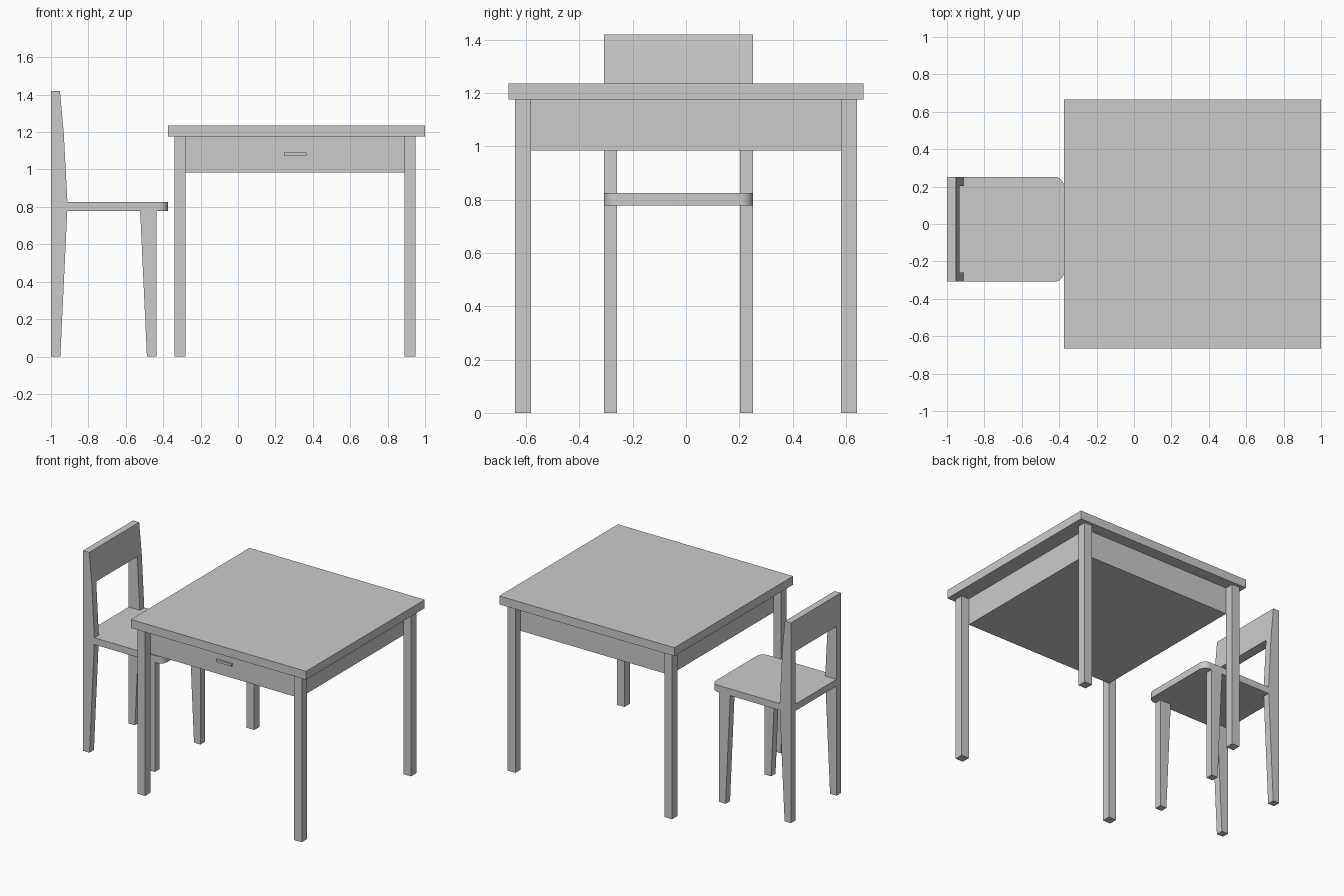
import bpy, bmesh, math
from mathutils import Vector

if "Cube" in bpy.data.objects:
    bpy.data.objects.remove(bpy.data.objects["Cube"])


def box(name, x, y, z):
    """Box from (min, max) pairs."""
    bm = bmesh.new()
    bmesh.ops.create_cube(bm, size=1)
    for v in bm.verts:
        v.co = Vector([(r[0] + r[1]) / 2 + c * (r[1] - r[0]) for c, r in zip(v.co, (x, y, z))])
    return finish(name, bm)


def prism(name, pts, lo, hi, axis):
    """Extrude a 2D outline: axis 'Y' takes (x, z) points, 'Z' takes (x, y) points."""
    bm = bmesh.new()
    place = (lambda a, b: (a, lo, b)) if axis == 'Y' else (lambda a, b: (a, b, lo))
    face = bm.faces.new([bm.verts.new(place(*p)) for p in pts])
    moved = bmesh.ops.extrude_face_region(bm, geom=[face])['geom']
    d = hi - lo
    bmesh.ops.translate(bm, verts=[g for g in moved if isinstance(g, bmesh.types.BMVert)],
                        vec=(0, d, 0) if axis == 'Y' else (0, 0, d))
    return finish(name, bm)


def finish(name, bm):
    bmesh.ops.recalc_face_normals(bm, faces=bm.faces)
    me = bpy.data.meshes.new(name)
    bm.to_mesh(me)
    bm.free()
    ob = bpy.data.objects.new(name, me)
    bpy.context.collection.objects.link(ob)
    return ob


# Table: top, solid drawer box between the legs, pull and four legs
box("table_top", (-0.375, 1.0), (-0.665, 0.665), (1.175, 1.235))
box("drawer_box", (-0.28, 0.89), (-0.582, 0.582), (0.985, 1.175))
box("drawer_pull", (0.245, 0.365), (-0.595, -0.58), (1.072, 1.09))
for side_x, x in (("left", (-0.34, -0.28)), ("right", (0.89, 0.95))):
    for side_y, y in (("front", (-0.642, -0.582)), ("back", (0.582, 0.642))):
        box(f"table_leg_{side_y}_{side_x}", x, y, (0, 1.175))

# Chair dimensions
Y0, Y1, W = -0.308, 0.252, 0.05
SEAT_LO, SEAT_HI = 0.777, 0.825

# Chair posts and tapered front legs
post = [(-1, 0), (-0.95, 0), (-0.913, SEAT_LO), (-0.912, SEAT_HI),
        (-0.932, 1.2), (-0.952, 1.42), (-1, 1.42)]
front_leg = [(-0.487, 0), (-0.437, 0), (-0.437, SEAT_LO), (-0.523, SEAT_LO)]
for side, y in (("near", Y0), ("far", Y1 - W)):
    prism(f"chair_back_post_{side}", post, y, y + W, 'Y')
    prism(f"chair_front_leg_{side}", front_leg, y, y + W, 'Y')

# Backrest panel between the posts
prism("backrest", [(-1, 1.2), (-0.932, 1.2), (-0.952, 1.42), (-1, 1.42)],
      Y0 + W, Y1 - W, 'Y')

# Seat: notched around the posts, rounded front corners
R, X1 = 0.05, -0.375
outline = [(-0.913, Y1), (-0.913, Y1 - W), (-1, Y1 - W),
           (-1, Y0 + W), (-0.913, Y0 + W), (-0.913, Y0)]
for cy, start in ((Y0 + R, -90), (Y1 - R, 0)):
    for i in range(9):
        a = math.radians(start + i * 90 / 8)
        outline.append((X1 - R + R * math.cos(a), cy + R * math.sin(a)))
seat = prism("seat", outline, SEAT_LO, SEAT_HI, 'Z')
bpy.context.view_layer.objects.active = seat
seat.select_set(True)
bpy.ops.object.shade_smooth_by_angle(angle=math.radians(30))
